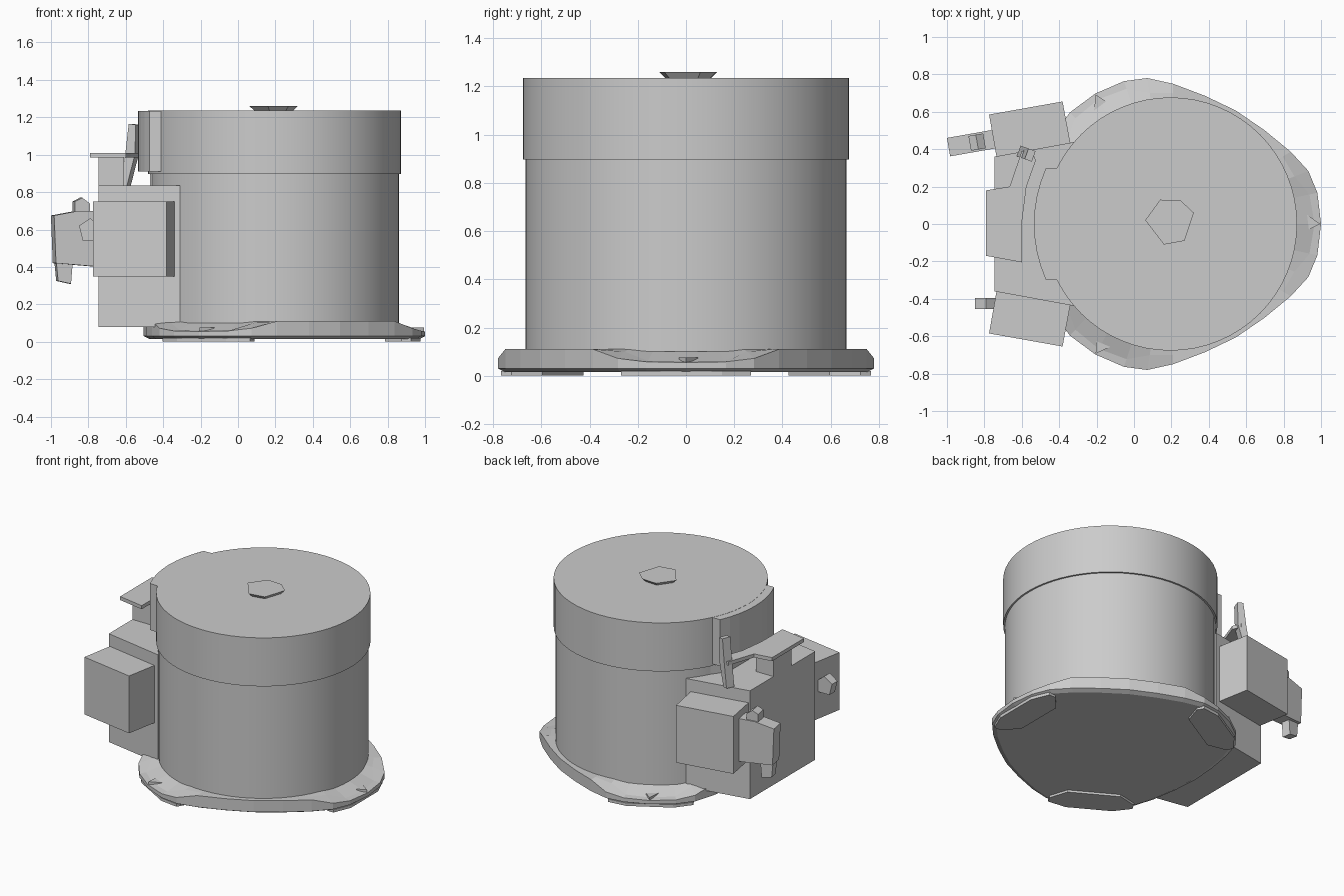
import bpy, bmesh, math
from mathutils import Matrix, Vector

cube = bpy.data.objects.get("Cube")
if cube:
    bpy.data.objects.remove(cube, do_unlink=True)

grey = bpy.data.materials.new("plain grey")
grey.use_nodes = True
COLOR = (0.6, 0.6, 0.6, 1)
grey.diffuse_color = COLOR
grey.node_tree.nodes["Principled BSDF"].inputs["Base Color"].default_value = COLOR
CX = 0.195  # axis of the drum


def finish(name, bm, smooth=False):
    bmesh.ops.recalc_face_normals(bm, faces=bm.faces)
    mesh = bpy.data.meshes.new(name)
    bm.to_mesh(mesh)
    bm.free()
    mesh.materials.append(grey)
    ob = bpy.data.objects.new(name, mesh)
    bpy.context.collection.objects.link(ob)
    if smooth:
        bpy.ops.object.select_all(action='DESELECT')
        ob.select_set(True)
        bpy.context.view_layer.objects.active = ob
        bpy.ops.object.shade_smooth_by_angle(angle=math.radians(30))
    return ob


def loft(name, rings, smooth=False):
    """Skin a stack of equal-length closed rings and cap both ends."""
    bm = bmesh.new()
    vs = [[bm.verts.new(p) for p in ring] for ring in rings]
    n = len(vs[0])
    for a, b in zip(vs, vs[1:]):
        for i in range(n):
            j = (i + 1) % n
            bm.faces.new((a[i], a[j], b[j], b[i]))
    bm.faces.new(vs[0])
    bm.faces.new(vs[-1])
    return finish(name, bm, smooth)


def prism(name, pts, z0, z1):
    return loft(name, [[(x, y, z) for x, y in pts] for z in (z0, z1)])


def side_prism(name, pts, y, half, turn=0, pivot=(0, 0, 0)):
    """Extrude an x-z outline along y, then turn it about a vertical axis."""
    ob = loft(name, [[(x, y + s * half, z) for x, z in pts] for s in (-1, 1)])
    p = Matrix.Translation(Vector(pivot))
    ob.data.transform(p @ Matrix.Rotation(turn, 4, 'Z') @ p.inverted())
    return ob


def circle(r, z, n=64):
    return [(CX + r * math.cos(math.tau * i / n), r * math.sin(math.tau * i / n), z)
            for i in range(n)]


# drum and lid
loft("drum_body", [circle(0.665, 0.1), circle(0.665, 0.9)], True)
loft("drum_lid", [circle(0.677, 0.897), circle(0.677, 1.235)], True)

# base plate: one lug repeated every third of a turn
# angle, outer radius, outer height, middle radius, middle height, inner height
LUG = [(-60, 0.70, 0.11, 0.69, 0.11, 0.11), (-45, 0.71, 0.11, 0.69, 0.11, 0.11),
       (-31, 0.75, 0.11, 0.70, 0.11, 0.11), (-21, 0.79, 0.072, 0.71, 0.10, 0.11),
       (-12, 0.803, 0.058, 0.76, 0.062, 0.10), (0, 0.805, 0.055, 0.77, 0.06, 0.10)]
LUG += [(-a, *rest) for a, *rest in LUG[1:5]][::-1]
bottom, low, outer, middle, inner = [], [], [], [], []
for k in range(3):
    for a, r, z, rm, zm, zi in LUG:
        t = math.radians(a + 120 * k)
        for ring, rad, h in ((bottom, r - 0.03, 0.015), (low, r, 0.03), (outer, r, z),
                             (middle, rm, zm), (inner, 0.66, zi)):
            ring.append((CX + rad * math.cos(t), rad * math.sin(t), h))
loft("base_plate", [bottom, low, outer, middle, inner])

# feet under the lugs, each with a shallow triangular hole mark
FOOT = [(0.59, -0.17), (0.68, -0.27), (0.73, -0.27), (0.78, -0.15),
        (0.78, 0.15), (0.73, 0.27), (0.68, 0.27), (0.59, 0.17)]
for k, side in enumerate(("left", "back", "front")):
    t = math.radians(120 * k)
    def spin(pts):
        return [(CX + x * math.cos(t) - y * math.sin(t),
                 x * math.sin(t) + y * math.cos(t)) for x, y in pts]
    prism("foot_" + side, spin(FOOT), 0, 0.02)
    prism("bolt_seat_" + side, spin([(0.73, 0.05), (0.8, 0), (0.74, -0.03)]), 0.05, 0.075)

# raised curved rib on the lid, facing the gearbox
arc = [math.radians(180 + a) for a in range(-24, 25, 6)]
rib = [(CX + 0.73 * math.cos(a), 0.73 * math.sin(a)) for a in arc]
prism("lid_rib", rib + [(-0.37, -0.3), (-0.37, 0.3)], 0.91, 1.234)
prism("rib_neck", [(-0.47, -0.12), (-0.4, -0.12), (-0.4, 0.3), (-0.47, 0.2)], 0.83, 0.92)

# knob on the lid
KNOB = [(0.14, 0.13), (0.25, 0.125), (0.32, 0.06), (0.27, -0.09), (0.16, -0.11), (0.06, 0.02)]
loft("lid_knob", [[(0.2 + (x - 0.2) * s, 0.01 + (y - 0.01) * s, z) for x, y in KNOB]
                  for s, z in ((0.75, 1.23), (1, 1.26))])

# gearbox block with two angled side housings
prism("gearbox", [(-0.745, -0.36), (-0.31, -0.44), (-0.31, 0.44), (-0.745, 0.36)], 0.08, 0.835)
for side, s in (("front", -1), ("back", 1)):
    prism("housing_" + side, [(-0.775, s * 0.585), (-0.382, s * 0.655),
                              (-0.34, s * 0.43), (-0.735, s * 0.36)], 0.35, 0.75)

# plug on the back housing, with its clips
PIVOT, TURN = (-0.77, 0.45, 0), math.radians(10)
side_prism("plug_body", [(-0.74, 0.40), (-0.985, 0.42), (-0.995, 0.675), (-0.86, 0.70), (-0.74, 0.70)],
           0.45, 0.05, TURN, PIVOT)
side_prism("plug_top_clip", [(-0.88, 0.68), (-0.88, 0.75), (-0.84, 0.77), (-0.8, 0.74), (-0.8, 0.68)],
           0.45, 0.04, TURN, PIVOT)
side_prism("plug_lower_clip", [(-0.98, 0.43), (-0.97, 0.325), (-0.9, 0.31), (-0.89, 0.43)],
           0.45, 0.03, TURN, PIVOT)

# small nub on the front housing
side_prism("front_nub", [(-0.74, 0.54), (-0.83, 0.54), (-0.85, 0.62), (-0.79, 0.66), (-0.74, 0.62)],
           -0.425, 0.03)

# bracket above the gearbox: post, plate and lever
prism("bracket_post", [(-0.745, -0.1), (-0.61, -0.1), (-0.61, 0.1), (-0.745, 0.1)], 0.83, 0.99)
prism("bracket_plate", [(-0.79, -0.17), (-0.6, -0.205), (-0.598, 0.02), (-0.575, 0.2), (-0.525, 0.34),
                        (-0.55, 0.4), (-0.6, 0.39), (-0.665, 0.2), (-0.79, 0.18)], 0.985, 1.01)
side_prism("bracket_lever", [(-0.62, 0.835), (-0.585, 0.835), (-0.54, 1.0), (-0.535, 1.16),
                             (-0.575, 1.165), (-0.595, 1.0)], 0.37, 0.03, math.radians(-20), (-0.56, 0.37, 0))
